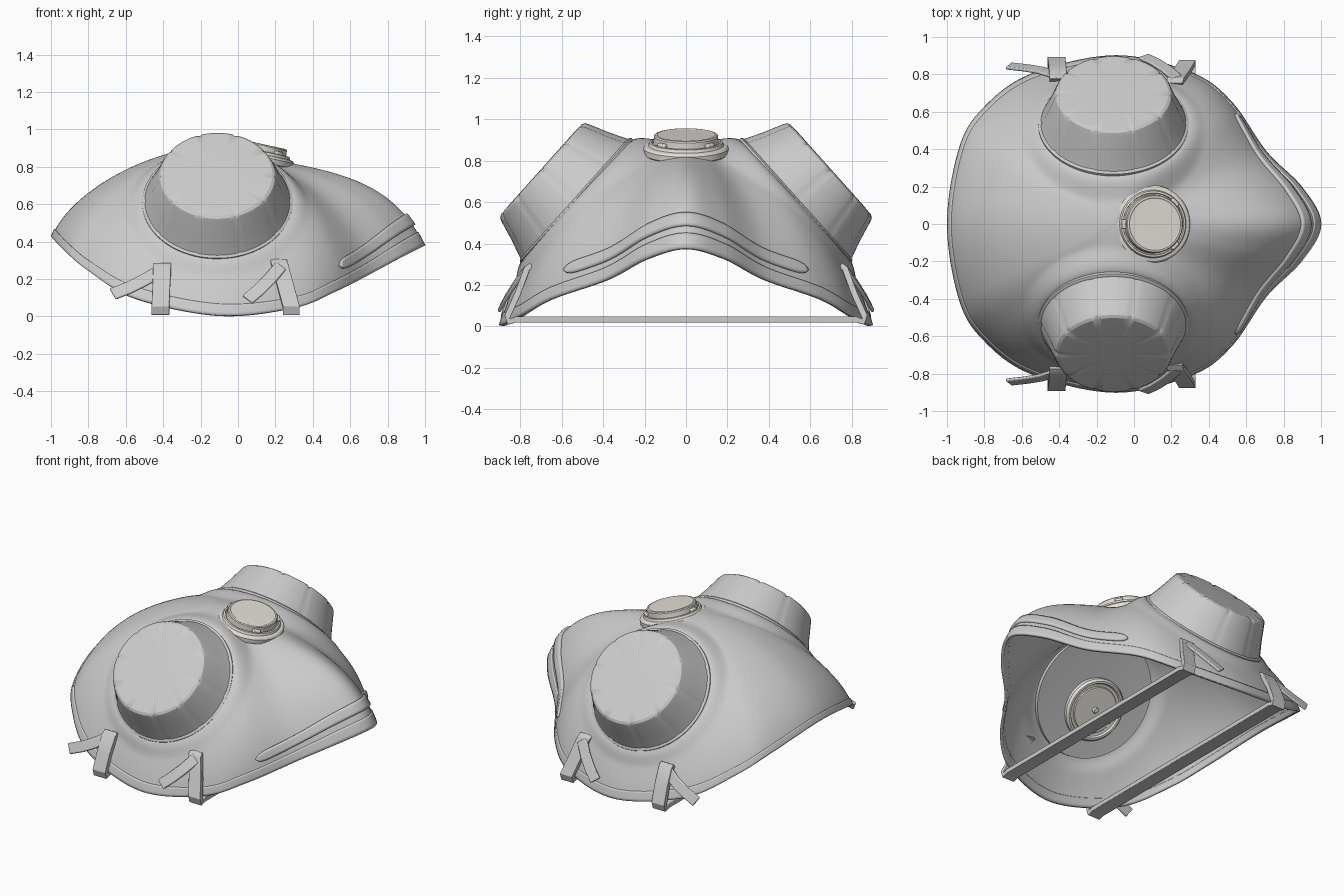
import bpy, bmesh
from math import sin, cos, pi
from mathutils import Vector as V, Matrix

if "Cube" in bpy.data.objects:
    bpy.data.objects.remove(bpy.data.objects["Cube"])

APEX = V((-.1, 0, .91))
# half outline from chin to nose: rim point and two profile handles towards the apex
KEYS = [
    ((-.988, 0, .425), (-.9, 0, .65), (-.5, 0, .89)),
    ((-.925, .4, .355), (-.85, .36, .6), (-.48, .17, .89)),
    ((-.8, .61, .245), (-.73, .55, .52), (-.45, .3, .88)),
    ((-.55, .79, .095), (-.5, .7, .45), (-.35, .4, .88)),
    ((-.1, .89, .004), (-.1, .8, .36), (-.1, .46, .9)),
    ((.3, .8, .045), (.29, .75, .38), (.14, .49, .89)),
    ((.51, .65, .13), (.5, .6, .49), (.25, .41, .85)),
    ((.7, .38, .225), (.63, .34, .6), (.28, .22, .8)),
    ((.89, .19, .325), (.73, .14, .77), (.3, .1, .77)),
    ((.99, 0, .375), (.78, 0, .835), (.3, 0, .76)),
]
F_CENTRE, F_AXIS = V((-.11, .53, .607)), V((0, .745, .667)).normalized()


def key(i, k):
    i %= 18
    p = V(KEYS[i if i < 10 else 18 - i][k])
    if i > 9:
        p.y = -p.y
    return p


def around(u, k):
    i = int(u // 1)
    t = u - i
    a, b, c, d = (key(i + j, k) for j in (-1, 0, 1, 2))
    return .5 * (2*b + (c - a)*t + (2*a - 5*b + 4*c - d)*t*t + (3*b - a - 3*c + d)*t**3)


def surf(u, s):
    r, p, q = (around(u, k) for k in range(3))
    pt = r*(1-s)**3 + p*3*s*(1-s)**2 + q*3*s*s*(1-s) + APEX*s**3
    # flat seats beneath the two filters
    for sy in (1, -1):
        c = V((F_CENTRE.x, sy*F_CENTRE.y, F_CENTRE.z))
        n = V((0, sy*F_AXIS.y, F_AXIS.z))
        d = (pt - c).dot(n)
        rad = (pt - c - n*d).length
        w = min(1, max(0, (.49 - rad)/.1))
        if abs(d) < .3:
            pt = pt - n*d*w*w*(3 - 2*w)*(1 if d > 0 else .8)
    return pt


def normal(u, s):
    e = .01
    n = (surf(u+e, s) - surf(u-e, s)).cross(surf(u, s+e) - surf(u, max(0, s-e)))
    n.normalize()
    return n if n.dot(surf(u, s) - V((0, 0, .1))) > 0 else -n


def make(name, verts, faces, mat=None, angle=.6):
    me = bpy.data.meshes.new(name)
    me.from_pydata([tuple(v) for v in verts], [], faces)
    bm = bmesh.new()
    bm.from_mesh(me)
    bmesh.ops.remove_doubles(bm, verts=bm.verts, dist=1e-4)
    bmesh.ops.recalc_face_normals(bm, faces=bm.faces)
    bm.to_mesh(me)
    bm.free()
    ob = bpy.data.objects.new(name, me)
    bpy.context.collection.objects.link(ob)
    if mat:
        me.materials.append(mat)
    bpy.ops.object.select_all(action='DESELECT')
    bpy.context.view_layer.objects.active = ob
    ob.select_set(True)
    bpy.ops.object.shade_smooth_by_angle(angle=angle)
    return ob


def patch(name, rows, thick, closed=False):
    m, n = len(rows), len(rows[0])
    faces = [(i*n+j, (i+1) % m*n+j, (i+1) % m*n+j+1, i*n+j+1)
             for i in range(m if closed else m-1) for j in range(n-1)]
    ob = make(name, [v for r in rows for v in r], faces)
    mod = ob.modifiers.new("thickness", 'SOLIDIFY')
    mod.thickness, mod.offset = thick, 0
    return ob


def lathe(name, prof, centre, axis, segs=96, mat=None, shape=None):
    mx = Matrix.Translation(centre) @ axis.to_track_quat('Z', 'Y').to_matrix().to_4x4()
    n = len(prof)
    verts = []
    for i in range(segs):
        a = 2*pi*i/segs
        for j, (r, h) in enumerate(prof):
            if shape:
                r, h = shape(i, j, r, h)
            verts.append(mx @ V((r*cos(a), r*sin(a), h)))
    faces = [(i*n+j, (i+1) % segs*n+j, (i+1) % segs*n+j+1, i*n+j+1)
             for i in range(segs) for j in range(n-1)]
    return make(name, verts, faces, mat, .5)


def ribbon(name, path, side, width, thick):
    path, side = [V(p) for p in path], V(side).normalized()
    verts = []
    for i, p in enumerate(path):
        t = (path[min(i+1, len(path)-1)] - path[max(i-1, 0)]).normalized()
        nn = t.cross(side).normalized()
        verts += [p + side*a*width/2 + nn*b*thick/2 for a, b in ((-1, -1), (1, -1), (1, 1), (-1, 1))]
    faces = [(i*4+j, i*4+(j+1) % 4, i*4+4+(j+1) % 4, i*4+4+j)
             for i in range(len(path)-1) for j in range(4)]
    e = len(verts) - 4
    ob = make(name, verts, faces + [(0, 1, 2, 3), (e, e+1, e+2, e+3)])
    b = ob.modifiers.new("soft_edges", 'BEVEL')
    b.width, b.segments = .006, 2
    return ob


# Hollow face shell
US = [18*i/180 for i in range(180)]
patch("mask_shell", [[surf(u, (j/56)) for j in range(57)] for u in US], .014, True)

# Sealing rim along the open edge
patch("rim_band", [[surf(u, s) + normal(u, s)*.003 for s in (0, .015, .03, .045, .055)]
                   for u in US], .02, True)

# Raised nose strip with rounded ends
rows = []
for i in range(81):
    u = 6.2 + 5.6*i/80
    end = min(i, 80 - i)/4
    half = .027*(1 - (1 - min(1, end))**2)**.5 + .001
    rows.append([surf(u, .112 + half*k) + normal(u, .112)*.01 for k in (-1, -.5, 0, .5, 1)])
patch("nose_strip", rows, .024)

cream = bpy.data.materials.new("valve_cream")
cream.diffuse_color = (.78, .75, .69, 1)
cream.use_nodes = True
cream.node_tree.nodes["Principled BSDF"].inputs["Base Color"].default_value = cream.diffuse_color

# Filter cartridges (fluted truncated cones) with an inhalation valve inside the shell
F_PROF = [(0, -.004), (.398, -.03), (.402, -.004), (.402, .006), (.394, .012), (.388, .014),
          (.352, .1), (.316, .2), (.308, .217), (.293, .226), (.23, .228), (0, .228)]


def flute(i, j, r, h):
    if i % 12 == 0 and 5 <= j <= 9:
        return r - .004, h - (.006 if j >= 8 else 0)
    return r, h


for sy, label in ((1, "back"), (-1, "front")):
    c, ax = V((F_CENTRE.x, sy*F_CENTRE.y, F_CENTRE.z)), V((0, sy*F_AXIS.y, F_AXIS.z))
    lathe("filter_" + label, F_PROF, c, ax, 120, None, flute)
    lathe("inhalation_valve_" + label,
          [(.2, 0), (.2, .03), (.188, .045), (.175, .045), (.168, .032), (.15, .03), (.145, .036),
           (.02, .036), (.015, .05), (0, .052)],
          c + V((-.04, sy*.05, -.056)) - ax*.008, -ax, 72, cream)

# Exhalation valve: outer flange and cap
vc, va = V((.095, 0, .85)), V((.22, 0, 1)).normalized()
lathe("valve_cap", [(0, -.02), (.2, -.02), (.207, -.015), (.207, .012), (.198, .022), (.182, .026),
                    (.176, .04), (.166, .042), (.163, .03), (.157, .03), (.155, .07),
                    (.15, .076), (.14, .078), (.135, .075), (0, .077)], vc, va, 96, cream)
xdir = (V((1, 0, 0)) - va*va.x).normalized()
ydir = va.cross(xdir)
for i, a in enumerate((pi, pi/4, -pi/4)):
    out = xdir*cos(a) + ydir*sin(a)
    ribbon("valve_clip_%d" % i, [vc + va*.048 + out*.14, vc + va*.048 + out*.175],
           va.cross(out), .05, .02).data.materials.append(cream)

# Head straps: loop over each side of the rim and run across the opening
LOOPS = {
    "chin_strap": ([(-.405, .768, .274), (-.405, .787, .262), (-.41, .84, .16), (-.415, .88, .05),
                    (-.415, .874, .022), (-.415, .84, .034)], .095,
                   [(-.4, .79, .255), (-.5, .822, .195), (-.58, .835, .155), (-.67, .845, .12)]),
    "cheek_strap": ([(.215, .745, .295), (.222, .768, .28), (.255, .812, .16), (.285, .862, .05),
                     (.285, .856, .022), (.285, .82, .034)], .09,
                    [(.23, .78, .27), (.17, .83, .2), (.11, .868, .14), (.05, .895, .09)]),
}
for name, (half, width, tail) in LOOPS.items():
    other = [(x, -y, z) for x, y, z in reversed(half)]
    ribbon(name, half + other, (1, 0, 0), width, .03)
    # Loose strap ends
    for sy, label in ((1, "back"), (-1, "front")):
        pts = [V((x, sy*y, z)) for x, y, z in tail]
        side = (pts[-1] - pts[0]).cross(V((0, sy*.9, .4)))
        ribbon(name + "_end_" + label, pts, side, .07, .018)
